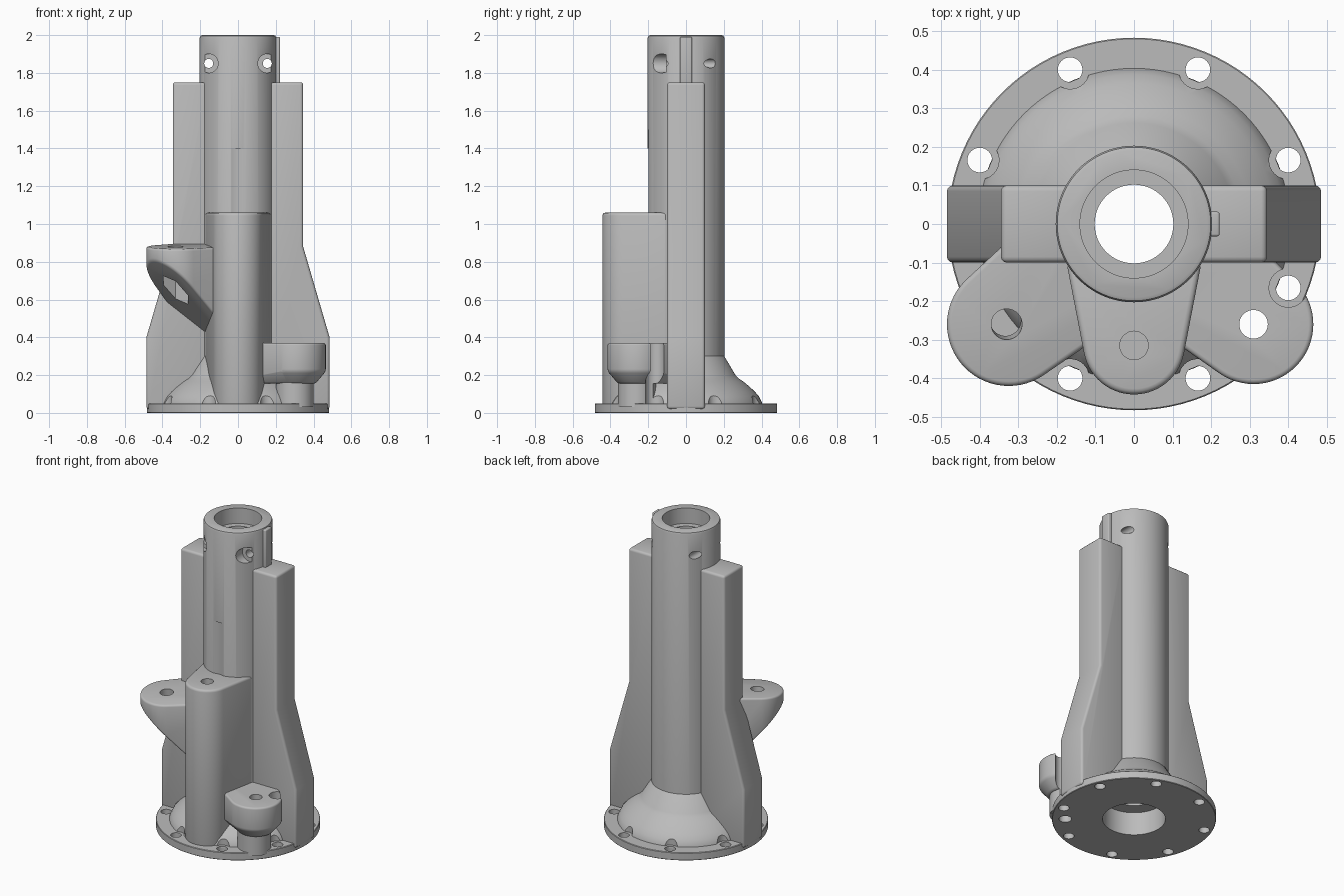
import bpy, bmesh, math
from mathutils import Matrix, Vector

cube = bpy.data.objects.get("Cube")
if cube:
    bpy.data.objects.remove(cube)

grey = bpy.data.materials.new("plain grey")
grey.use_nodes = True
grey.diffuse_color = (0.5, 0.5, 0.5, 1)
grey.node_tree.nodes["Principled BSDF"].inputs["Base Color"].default_value = (0.5, 0.5, 0.5, 1)


def make(name, bm):
    bmesh.ops.recalc_face_normals(bm, faces=bm.faces)
    mesh = bpy.data.meshes.new(name)
    bm.to_mesh(mesh)
    bm.free()
    ob = bpy.data.objects.new(name, mesh)
    bpy.context.collection.objects.link(ob)
    mesh.materials.append(grey)
    return ob


def revolve(name, profile, sides=96):
    """Closed solid turned around z from (radius, height) points."""
    bm = bmesh.new()
    rings = []
    for r, z in profile:
        rings.append([bm.verts.new((r * math.cos(a), r * math.sin(a), z))
                      for a in (2 * math.pi * i / sides for i in range(sides))])
    for low, high in zip(rings, rings[1:]):
        for i in range(sides):
            j = (i + 1) % sides
            bm.faces.new((low[i], low[j], high[j], high[i]))
    bm.faces.new(rings[0])
    bm.faces.new(rings[-1])
    return make(name, bm)


def rod(name, start, end, r, sides=32):
    a, b = Vector(start), Vector(end)
    turn = (b - a).to_track_quat("Z", "Y").to_matrix().to_4x4()
    bm = bmesh.new()
    bmesh.ops.create_cone(bm, cap_ends=True, segments=sides, radius1=r, radius2=r,
                          depth=(b - a).length,
                          matrix=Matrix.Translation((a + b) / 2) @ turn)
    return make(name, bm)


def hull(name, points):
    bm = bmesh.new()
    for p in points:
        bm.verts.new(p)
    out = bmesh.ops.convex_hull(bm, input=bm.verts)
    loose = [v for v in bm.verts if not v.link_faces]
    bmesh.ops.delete(bm, geom=loose, context="VERTS")
    bmesh.ops.dissolve_limit(bm, angle_limit=0.01, verts=bm.verts, edges=bm.edges)
    return make(name, bm)


def circle(x, y, r, n=64):
    return [(x + r * math.cos(2 * math.pi * i / n), y + r * math.sin(2 * math.pi * i / n))
            for i in range(n)]


def apply(ob, mod):
    bpy.context.view_layer.objects.active = ob
    bpy.ops.object.modifier_apply(modifier=mod.name)


def bevel(ob, width):
    mod = ob.modifiers.new("bevel", "BEVEL")
    mod.width, mod.segments = width, 3
    mod.limit_method, mod.angle_limit = "ANGLE", math.radians(25)
    apply(ob, mod)


def cut(ob, cutters):
    for c in cutters:
        mod = ob.modifiers.new("cut", "BOOLEAN")
        mod.operation, mod.solver, mod.object = "DIFFERENCE", "EXACT", c
        apply(ob, mod)


# Cutters: stepped bore, bolt holes and bolt head clearances
bore = revolve("bore_cutter", [(0.185, -0.1), (0.185, 0.15), (0.102, 0.15), (0.102, 1.9),
                               (0.14, 1.9), (0.14, 2.1)])
bolts, heads = [], []
for k in range(8):
    a = math.radians(22.5 + 45 * k)
    x, y = 0.433 * math.cos(a), 0.433 * math.sin(a)
    bolts.append(rod("bolt_cutter", (x, y, -0.1), (x, y, 0.2), 0.032))
    heads.append(rod("head_cutter", (x, y, 0.05), (x, y, 0.5), 0.05))
low_hole = rod("low_hole_cutter", (0.31, -0.26, -0.1), (0.31, -0.26, 0.6), 0.037)
cutters = [bore, low_hole] + bolts + heads

# Base flange and domed foot
flange = revolve("base_flange", [(0.48, 0), (0.483, 0.003), (0.483, 0.047), (0.48, 0.05)])
cut(flange, [bore, low_hole] + bolts)
foot = revolve("domed_foot", [(0.405, 0.04), (0.403, 0.055), (0.388, 0.085), (0.365, 0.112),
                              (0.335, 0.14), (0.305, 0.165), (0.28, 0.182), (0.262, 0.2),
                              (0.203, 0.3), (0.19, 0.31)])
cut(foot, [bore, low_hole] + heads)

# Main tube with clamp holes and a shallow relief at the front
tube = revolve("main_tube", [(0.203, 0.02), (0.203, 1.985), (0.199, 1.996), (0.19, 2.0)])
relief = rod("relief_cutter", (0, -0.315, 0.9), (0, -0.315, 1.4), 0.121, 64)
side_cuts = []
for x in (-0.155, 0.155):
    side_cuts.append(rod("clamp_cutter", (x, -0.4, 1.85), (x, 0.4, 1.85), 0.024))
    side_cuts.append(rod("clamp_head_cutter", (x, -0.4, 1.85), (x, -0.105, 1.85), 0.05))
cut(tube, [bore, relief] + side_cuts)
cutters += side_cuts + [relief]

# Key strip on the side of the tube
key = hull("key_strip", [(x, y, z) for x in (0.185, 0.222) for y in (-0.032, 0.032)
                         for z in (1.7, 1.99)])
bevel(key, 0.006)

# Side ribs
rib_profile = [(0.15, 0.02), (0.485, 0.02), (0.485, 0.4), (0.345, 0.88), (0.345, 1.75), (0.15, 1.75)]
for side, name in ((1, "left_rib"), (-1, "right_rib")):
    bm = bmesh.new()
    face = bm.faces.new([bm.verts.new((side * x, -0.1, z)) for x, z in rib_profile])
    out = bmesh.ops.extrude_face_region(bm, geom=[face])
    moved = [v for v in out["geom"] if isinstance(v, bmesh.types.BMVert)]
    bmesh.ops.translate(bm, verts=moved, vec=(0, 0.2, 0))
    rib = make(name, bm)
    bevel(rib, 0.015)
    cut(rib, [bore])

# Tall front post with a blind screw hole
outline = circle(0, -0.31, 0.132) + [(-0.175, -0.1), (0.175, -0.1)]
post = hull("front_post", [(x, y, z) for x, y in outline for z in (0.02, 1.06)])
bevel(post, 0.015)
screw = rod("screw_cutter", (0, -0.315, 0.85), (0, -0.315, 1.2), 0.037)
cut(post, [bore, screw])

# High arm: gently tilted top, underside sloping down to the tube, nut pocket below
points = []
for x, y in circle(-0.325, -0.26, 0.16) + circle(0, 0, 0.19):
    points.append((x, y, 0.88 + 0.08 * (y + 0.26)))
    points.append((x, y, 0.23 - 0.786 * x - 0.619 * y))
high_arm = hull("high_arm", points)
bevel(high_arm, 0.012)
nut = rod("nut_cutter", (-0.33, -0.26, 0.2), (-0.33, -0.26, 0.76), 0.075, 6)
high_hole = rod("high_hole_cutter", (-0.335, -0.245, 0.7), (-0.327, -0.27, 1.0), 0.04)
cut(high_arm, [bore, nut, high_hole])

# Low arm: rounded pad narrowing to a round pillar
points = []
for z, r in ((0.37, 0.155), (0.22, 0.155), (0.155, 0.1)):
    points += [(x, y, z) for x, y in circle(0.31, -0.26, r) + circle(0, 0, 0.19)]
low_arm = hull("low_arm", points)
bevel(low_arm, 0.012)
cut(low_arm, [bore, low_hole, heads[7]])
pillar = rod("low_arm_pillar", (0.3, -0.26, 0.03), (0.3, -0.26, 0.2), 0.1, 48)
cut(pillar, [low_hole, heads[7]])
cutters += [screw, nut, high_hole]

# Remove the cutters and smooth the rounded surfaces
for c in cutters:
    bpy.data.objects.remove(c)
bpy.ops.object.select_all(action="DESELECT")
for ob in (flange, foot, tube, key, post, high_arm, low_arm, pillar,
           bpy.data.objects["left_rib"], bpy.data.objects["right_rib"]):
    ob.select_set(True)
bpy.context.view_layer.objects.active = tube
bpy.ops.object.shade_smooth_by_angle(angle=math.radians(32))
